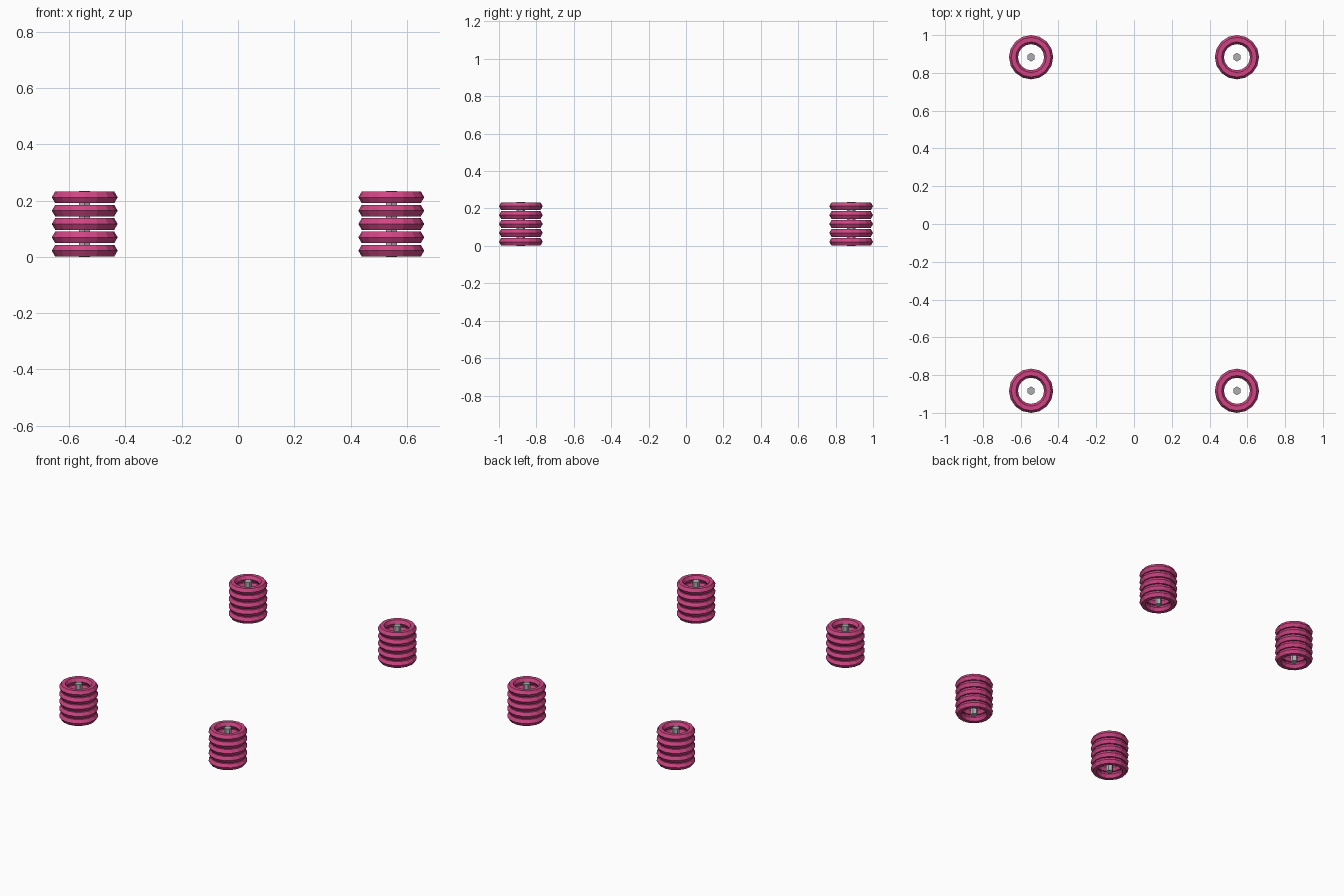
import bpy
import bmesh
from math import cos, sin, tau

if "Cube" in bpy.data.objects:
    bpy.data.objects.remove(bpy.data.objects["Cube"])

SPRING_X, SPRING_Y = 0.545, 0.883
RING_RADIUS, WIRE_RADIUS = 0.093, 0.024
RING_SEGMENTS, WIRE_SIDES = 16, 6
RING_COUNT, RING_SPACING, FIRST_RING_Z = 5, 0.0475, 0.022
POST_RADIUS, POST_HEIGHT = 0.0225, 0.234


def make_material(name, colour):
    mat = bpy.data.materials.new(name)
    mat.use_nodes = True
    mat.diffuse_color = colour
    mat.node_tree.nodes["Principled BSDF"].inputs["Base Color"].default_value = colour
    return mat


pink = make_material("spring_pink", (0.62, 0.06, 0.23, 1))
grey = make_material("post_grey", (0.42, 0.43, 0.45, 1))


def make_ring_mesh():
    """Faceted ring with a hexagonal wire section."""
    bm = bmesh.new()
    loops = []
    for i in range(RING_SEGMENTS):
        a = tau * i / RING_SEGMENTS
        loop = []
        for j in range(WIRE_SIDES):
            b = tau * j / WIRE_SIDES
            r = RING_RADIUS + WIRE_RADIUS * cos(b)
            loop.append(bm.verts.new((r * cos(a), r * sin(a), WIRE_RADIUS * sin(b))))
        loops.append(loop)
    for i, loop in enumerate(loops):
        after = loops[(i + 1) % RING_SEGMENTS]
        for j in range(WIRE_SIDES):
            k = (j + 1) % WIRE_SIDES
            bm.faces.new((loop[j], after[j], after[k], loop[k]))
    bmesh.ops.recalc_face_normals(bm, faces=bm.faces)
    mesh = bpy.data.meshes.new("spring_ring")
    bm.to_mesh(mesh)
    bm.free()
    mesh.materials.append(pink)
    return mesh


def add_post(name, x, y):
    bpy.ops.mesh.primitive_cylinder_add(
        vertices=6, radius=POST_RADIUS, depth=POST_HEIGHT,
        location=(x, y, POST_HEIGHT / 2))
    post = bpy.context.object
    post.name = name
    post.data.materials.append(grey)


# Four springs, one per corner, each a stack of rings around a thin post
ring_mesh = make_ring_mesh()
for end, y in (("front", -SPRING_Y), ("back", SPRING_Y)):
    for side, x in (("left", SPRING_X), ("right", -SPRING_X)):
        corner = f"{end}_{side}"
        for n in range(RING_COUNT):
            ring = bpy.data.objects.new(f"{corner}_spring_ring_{n + 1}", ring_mesh)
            ring.location = (x, y, FIRST_RING_Z + n * RING_SPACING)
            bpy.context.collection.objects.link(ring)
        add_post(f"{corner}_post", x, y)
